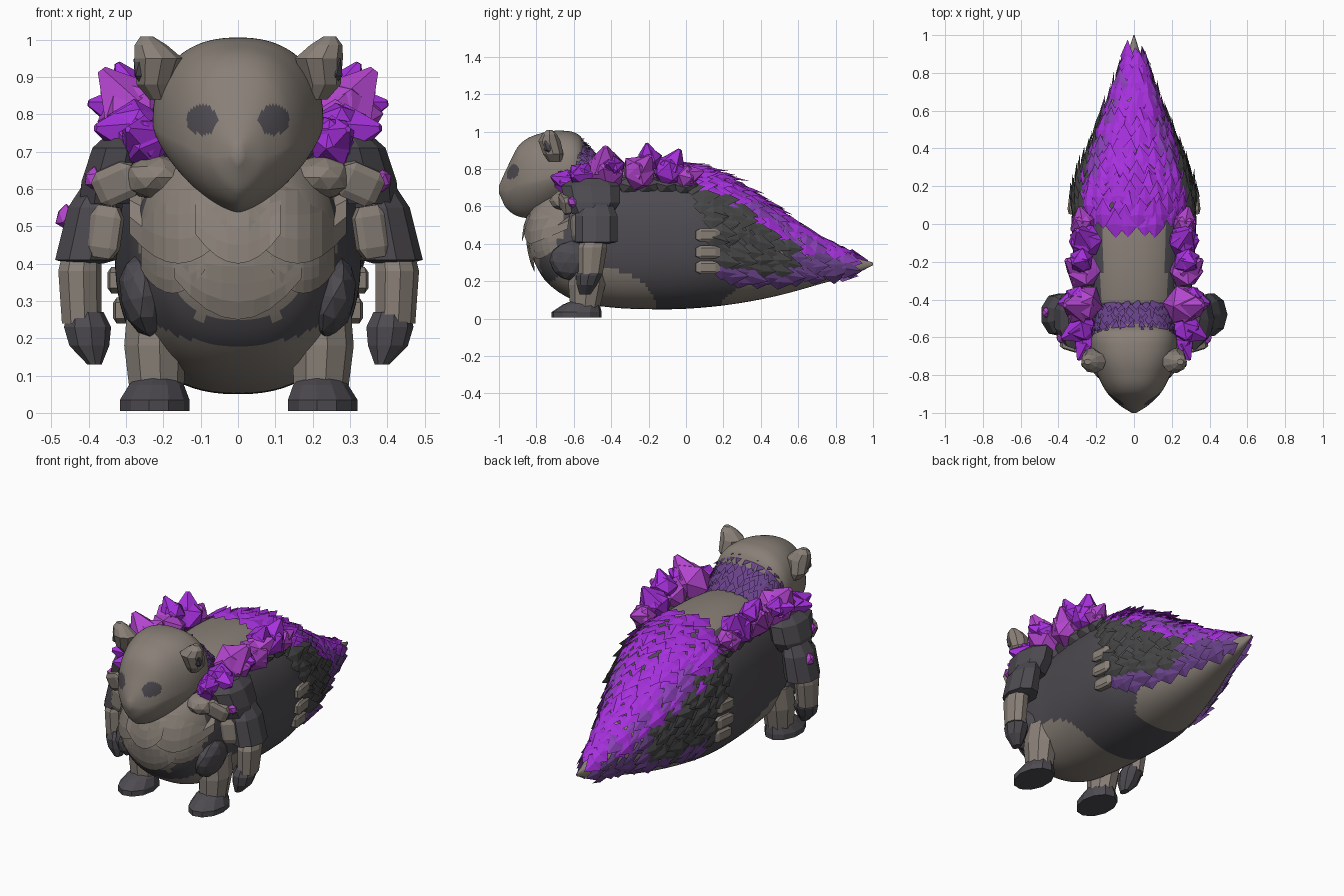
import bpy, bmesh, math, random
from mathutils import Vector, Matrix, Euler

random.seed(4)
cube = bpy.data.objects.get("Cube")
if cube:
    bpy.data.objects.remove(cube)

COLOURS = {
    "taupe": (.25, .215, .185), "charcoal": (.075, .07, .08), "dark_spine": (.06, .06, .06),
    "violet": (.38, .03, .72), "purple": (.25, .05, .47), "dull_violet": (.14, .055, .25),
    "crystal": (.45, .06, .62),
}
MATS = {}
for key, rgb in COLOURS.items():
    m = bpy.data.materials.new(key)
    m.use_nodes = True
    m.diffuse_color = (*rgb, 1)
    bsdf = m.node_tree.nodes["Principled BSDF"]
    bsdf.inputs["Base Color"].default_value = (*rgb, 1)
    bsdf.inputs["Roughness"].default_value = .8
    MATS[key] = m


def finish(name, bm, rule, smooth=False):
    """Turn a bmesh into an object; rule is a colour name or a function of the face centre."""
    bmesh.ops.recalc_face_normals(bm, faces=bm.faces)
    mesh = bpy.data.meshes.new(name)
    used = []
    for f in bm.faces:
        col = rule if isinstance(rule, str) else rule(f.calc_center_median())
        if col not in used:
            used.append(col)
            mesh.materials.append(MATS[col])
        f.material_index = used.index(col)
    bm.to_mesh(mesh)
    bm.free()
    ob = bpy.data.objects.new(name, mesh)
    bpy.context.collection.objects.link(ob)
    if smooth:
        bpy.ops.object.select_all(action='DESELECT')
        ob.select_set(True)
        bpy.context.view_layer.objects.active = ob
        bpy.ops.object.shade_smooth_by_angle(angle=math.radians(40))


def loft(name, rings, rule, smooth=False):
    bm = bmesh.new()
    rows = [[bm.verts.new(p) for p in r] for r in rings]
    n = len(rows[0])
    for a, b in zip(rows, rows[1:]):
        for i in range(n):
            bm.faces.new((a[i], a[(i + 1) % n], b[(i + 1) % n], b[i]))
    bm.faces.new(rows[0])
    bm.faces.new(rows[-1])
    finish(name, bm, rule, smooth)


def lookup(table, y):
    """Smoothly interpolate the profile table (first column is y)."""
    i = max(k for k in range(len(table) - 1) if k == 0 or table[k][0] <= y)
    a, b = table[i], table[i + 1]
    before, after = table[max(i - 1, 0)], table[min(i + 2, len(table) - 1)]
    d = b[0] - a[0]
    f = min(max((y - a[0]) / d, 0), 1)
    out = []
    for c in range(1, len(a)):
        ta = (b[c] - before[c]) / (b[0] - before[0]) * d
        tb = (after[c] - a[c]) / (after[0] - a[0]) * d
        out.append((2*f**3 - 3*f**2 + 1) * a[c] + (f**3 - 2*f*f + f) * ta
                   + (3*f*f - 2*f**3) * b[c] + (f**3 - f*f) * tb)
    return out


def power(v, p):
    return math.copysign(abs(v) ** p, v)


def surf(table, y, t, low=.85, mid=.5):
    w, zb, zt = lookup(table, y)
    c = zb + mid * (zt - zb)
    s = math.sin(t)
    p = .85 if s >= 0 else low
    return Vector((w * power(math.cos(t), p), y, c + power(s, p) * ((zt - c) if s >= 0 else (c - zb))))


def tube(name, table, rule, rows, segs, **kw):
    y0, y1 = table[0][0], table[-1][0]
    rings = [[surf(table, y0 + (y1 - y0) * r / rows, math.tau * i / segs, **kw) for i in range(segs)]
             for r in range(rows + 1)]
    loft(name, rings, rule, True)


def frame(table, y, t):
    p = surf(table, y, t)
    back = (surf(table, y + .02, t) - p).normalized()
    side = (surf(table, y, t + .05) - surf(table, y, t - .05)).normalized()
    return p, back, side, back.cross(side)


def blob(name, loc, size, rule, rot=(0, 0, 0), sub=2, jitter=0.0):
    bm = bmesh.new()
    bmesh.ops.create_icosphere(bm, subdivisions=sub, radius=1)
    for v in bm.verts:
        v.co *= 1 + random.uniform(-jitter, jitter)
    bm.transform(Matrix.LocRotScale(Vector(loc), Euler(rot), Vector(size)))
    finish(name, bm, rule)


def block(name, loc, size, rule, rot):
    bm = bmesh.new()
    bmesh.ops.create_cube(bm, size=1)
    bmesh.ops.bevel(bm, geom=bm.edges[:], offset=.2, segments=1, affect='EDGES')
    bm.transform(Matrix.LocRotScale(Vector(loc), Euler(rot), Vector(size)))
    finish(name, bm, rule)


def limb(name, rings, rule, segs=9):
    loft(name, [[(x + rx * math.cos(math.tau * i / segs), y + ry * math.sin(math.tau * i / segs), z)
                 for i in range(segs)] for x, y, z, rx, ry in rings], rule)


# Body
BODY = [(-.84, .03, .4, .52), (-.81, .15, .3, .61), (-.74, .23, .19, .68), (-.6, .28, .1, .75),
        (-.4, .3, .06, .81), (-.1, .325, .05, .82), (.1, .325, .06, .79), (.3, .27, .085, .7),
        (.5, .19, .125, .56), (.7, .11, .18, .43), (.9, .035, .24, .33), (1, .003, .285, .3)]


def body_colour(c):
    back_patch = c.z > .7 and abs(c.x) < .17 and -.42 < c.y < 0
    belly = ((c.y + .48) / .32) ** 2 + ((c.z - .05) / .22) ** 2 < 1
    chest = c.y < -.66 and c.z > .25 + 1.1 * max(0, abs(c.x) - .1)
    tail = c.y > .2 + 1.2 * max(0, c.z - .1)
    return "taupe" if back_patch or belly or chest or tail else "charcoal"


tube("body", BODY, body_colour, 130, 80)

# Neck and head
NECK = [(-.68, .19, .6, .95), (-.58, .21, .58, .95), (-.5, .2, .58, .89), (-.42, .16, .6, .8)]
tube("neck", NECK, "dull_violet", 8, 24)
HEAD = [(-1, .012, .67, .71), (-.96, .075, .59, .8), (-.89, .145, .545, .93), (-.78, .2, .54, .99),
        (-.66, .228, .58, 1.005), (-.57, .21, .63, .98), (-.52, .13, .7, .9)]


def head_colour(c):
    eye = ((abs(c.x) - .096) / .042) ** 2 + ((c.z - .785) / .04) ** 2 < 1
    return "charcoal" if c.y < -.75 and eye else "taupe"


tube("head", HEAD, head_colour, 90, 96, low=1.3, mid=.45)
blob("nose", (0, -.985, .695), (.014, .012, .01), "charcoal", sub=1)


# Overlapping back spines, gathered in one mesh per coat
def spine_coat(name, table, ys, t0, t1, spacing, size, width, keep, colour):
    bm = bmesh.new()
    tints = {}
    for row, y in enumerate(ys):
        w, zb, zt = lookup(table, y)
        n = max(4, int((t1 - t0) * (w + (zt - zb) / 2) / 2 / spacing))
        for i in range(n + 1):
            t = t0 + (t1 - t0) * (i + .5 * (row % 2)) / (n + .5) + random.uniform(-.03, .03)
            if not keep(y, math.sin(t)):
                continue
            p, back, side, up = frame(table, y, t)
            up = -up if up.dot(p - Vector((0, y, (zb + zt) / 2))) < 0 else up
            k = size * random.uniform(.75, 1.25)
            half = side * k * width
            a = bm.verts.new(p + up * .006 - back * k * .2)
            l = bm.verts.new(p - half + up * .012 + back * k * .3)
            r = bm.verts.new(p + half + up * .012 + back * k * .3)
            top = bm.verts.new(p + up * k * .22 + back * k * .35)
            tip = bm.verts.new(p + back * k + up * k * random.uniform(.15, .35) + side * random.uniform(-.02, .02))
            col = colour(y, math.sin(t))
            for tri in ((a, l, top), (a, top, r), (l, tip, top), (top, tip, r), (a, r, l), (l, r, tip)):
                tints[tuple(round(q, 4) for q in bm.faces.new(tri).calc_center_median())] = col
    finish(name, bm, lambda c: tints[tuple(round(q, 4) for q in c)])


def coat_colour(y, s):
    s += random.uniform(-.12, .12)
    if y < .55 and -.38 < s < .68 - .75 * max(y, .1):
        return "dark_spine"
    if s > .8 or (y < .2 and s > .4):
        return "violet"
    if s > .3:
        return random.choice(("violet", "purple", "purple"))
    return "dull_violet"


spine_coat("back_spines", BODY, [-.05 + .05 * i for i in range(19)], -.6, math.pi + .6, .06, .11, .42,
           lambda y, s: y > -.06 + .15 * (1 - s), coat_colour)
spine_coat("neck_spines", NECK, [-.61 + .04 * i for i in range(5)], .1, math.pi - .1, .035, .06, .34,
           lambda y, s: True, lambda y, s: "dull_violet")


# Curved armour shields following the front of the body
def front_y(x, z):
    y = -.84
    while y < -.6:
        w, zb, zt = lookup(BODY, y)
        if (x / w) ** 2 + ((z - (zb + zt) / 2) / ((zt - zb) / 2)) ** 2 < 1:
            break
        y += .004
    return y


def shield(name, x0, x1, top, bottom, corner, lift, cols=8, rows=4):
    bm = bmesh.new()
    grid = []
    for i in range(cols + 1):
        u = i / cols
        x = x0 + (x1 - x0) * u
        edge = bottom + corner * abs(2 * u - 1) ** 2
        zs = [top + (edge - top) * j / rows for j in range(rows + 1)]
        grid.append([bm.verts.new((x, front_y(x, z) - .012 - lift * j / rows, z)) for j, z in enumerate(zs)])
    for a, b in zip(grid, grid[1:]):
        for j in range(rows):
            bm.faces.new((a[j], a[j + 1], b[j + 1], b[j]))
    bmesh.ops.solidify(bm, geom=bm.faces[:], thickness=.02)
    finish(name, bm, "taupe")


shield("sternum_plate", -.115, .115, .6, .4, .08, .03)
shield("belly_plate", -.17, .17, .44, .25, .11, .015)


# Crystal: chunky faceted base with a short pointed shard
def crystal(name, loc, r, aim, colour):
    blob(name + "_base", loc, (r, r, r * .95), colour, (r * 9, r * 20, 0), 1, .1)
    bm = bmesh.new()
    bmesh.ops.create_cone(bm, cap_ends=True, segments=5, radius1=r * .85, radius2=r * .12, depth=r * 1.1)
    d = Vector(aim).normalized()
    bm.transform(Matrix.Translation(Vector(loc) + d * r * .85) @ d.to_track_quat('Z', 'Y').to_matrix().to_4x4())
    finish(name + "_shard", bm, colour)


CRYSTALS = [(.25, -.63, .73, .075, (.3, -.6, .2)), (.27, -.55, .75, .09, (.8, -.4, .1)),
            (.27, -.43, .79, .115, (.3, 0, .4)), (.3, -.4, .81, .075, (1, -.2, .2)),
            (.27, -.25, .78, .1, (.3, .2, .3)), (.28, -.2, .85, .07, (.5, -.1, 1)),
            (.26, -.09, .79, .095, (.2, .3, .6)), (.27, .0, .76, .07, (.2, 1, .3))]

for s, label in ((1, "left"), (-1, "right")):
    for i, (x, y, z, r, (ax, ay, az)) in enumerate(CRYSTALS):
        crystal(f"{label}_crystal_{i}", (s * x, y, z), r, (s * ax, ay, az), "crystal" if i in (2, 4, 7) else "violet")
    blob(f"{label}_arm_gem", (s * .385, -.605, .625), (.03, .03, .032), "crystal", sub=1, jitter=.15)

    # Ears with a dark hollow facing outward
    limb(label + "_ear", [(s * .21, -.7, .84, .03, .035), (s * .225, -.71, .88, .05, .055),
                          (s * .215, -.73, .95, .066, .06), (s * .235, -.73, .985, .045, .04),
                          (s * .245, -.73, 1.008, .018, .015)], "taupe")
    blob(label + "_ear_hollow", (s * .258, -.725, .925), (.022, .042, .05), "charcoal", (0, 0, s * .3), 1)

    # Arm made of overlapping armour sleeves
    limb(label + "_shoulder", [(s * .29, -.5, .75, .06, .1), (s * .31, -.51, .71, .085, .16),
                               (s * .33, -.5, .62, .095, .15), (s * .34, -.5, .56, .09, .11)], "charcoal")
    limb(label + "_upper_arm", [(s * .36, -.48, .61, .06, .09), (s * .385, -.48, .55, .075, .115),
                                (s * .41, -.48, .41, .085, .115), (s * .41, -.48, .4, .05, .07)], "charcoal")
    limb(label + "_forearm", [(s * .42, -.49, .42, .055, .07), (s * .425, -.5, .38, .06, .08),
                              (s * .42, -.51, .24, .055, .065)], "taupe")
    limb(label + "_hand", [(s * .41, -.51, .27, .05, .06), (s * .405, -.52, .23, .065, .07),
                           (s * .4, -.53, .18, .055, .055), (s * .385, -.54, .13, .02, .03)], "charcoal")
    block(label + "_shoulder_plate", (s * .325, -.645, .615), (.12, .05, .1), "taupe", (.2, s * .4, s * .3))
    block(label + "_sleeve_plate", (s * .355, -.585, .485), (.085, .05, .14), "taupe", (0, -s * .15, s * .3))

    # Leg and foot
    limb(label + "_leg", [(s * .22, -.52, .3, .08, .1), (s * .225, -.53, .18, .085, .1),
                          (s * .22, -.54, .06, .075, .08)], "taupe")
    limb(label + "_foot", [(s * .225, -.585, .005, .095, .135), (s * .225, -.585, .035, .095, .135),
                           (s * .22, -.56, .075, .075, .1), (s * .22, -.54, .1, .05, .06)], "charcoal", 11)

    # Chest and flank plates
    shield(label + "_breast_plate", s * .03, s * .29, .66, .4, .08, .02)
    shield(label + "_rib_plate", s * .09, s * .26, .46, .32, .06, .01)
    blob(label + "_waist_plate", (s * .255, -.61, .31), (.06, .12, .11), "charcoal", (0, s * .2, 0), jitter=.03)
    blob(label + "_collar_plate", (s * .22, -.63, .63), (.09, .1, .06), "taupe", jitter=.04)

    # Three small plates on the hip and a ridge of dark plates under the crystals
    for k, t in enumerate((-.36, -.14, .04)):
        p = surf(BODY, .115, t if s > 0 else math.pi - t)
        block(f"{label}_hip_plate_{k}", p, (.05, .13, .07), "taupe", (0, 0, s * .12))
    for k in range(6):
        p = surf(BODY, -.5 + .1 * k, .75 if s > 0 else math.pi - .75)
        blob(f"{label}_ridge_plate_{k}", p, (.05, .075, .055), "charcoal", (0, s * .6, 0), sub=1)

blob("right_elbow_gem", (-.46, -.47, .525), (.03, .03, .035), "crystal", sub=1, jitter=.15)
